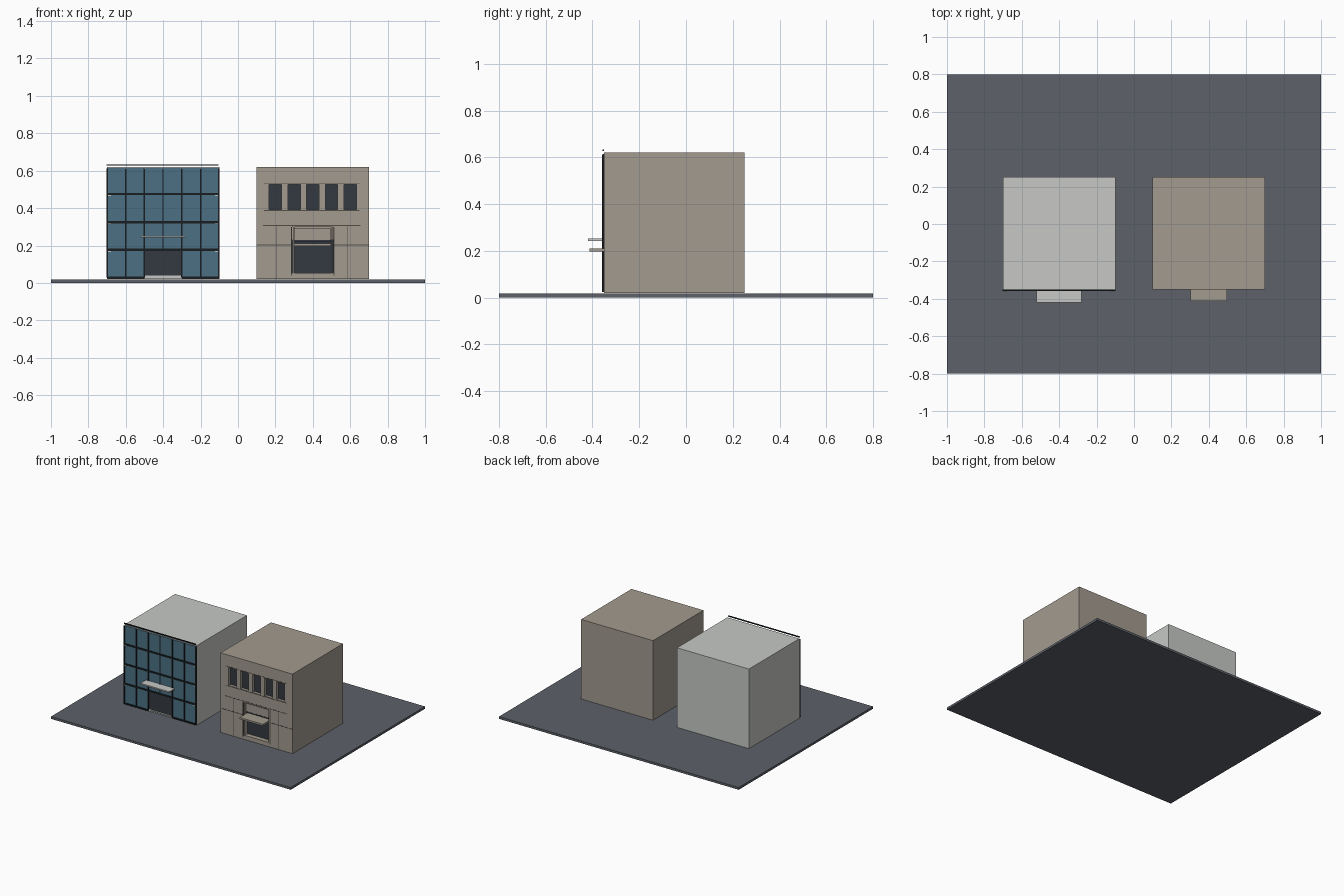
import bpy, bmesh

if "Cube" in bpy.data.objects:
    bpy.data.objects.remove(bpy.data.objects["Cube"])


def srgb(r, g, b):
    return tuple(((c / 255 + 0.055) / 1.055) ** 2.4 for c in (r, g, b)) + (1.0,)


def material(name, *rgb):
    m = bpy.data.materials.new(name)
    m.diffuse_color = srgb(*rgb)
    m.use_nodes = True
    m.node_tree.nodes["Principled BSDF"].inputs["Base Color"].default_value = m.diffuse_color
    return m


ASPHALT = material("asphalt grey", 93, 97, 105)
PALE = material("pale grey", 199, 201, 198)
STONE = material("warm stone", 163, 155, 143)
BLUE = material("blue glass", 75, 112, 132)
FRAME = material("black metal", 24, 29, 32)
DARK = material("dark glass", 52, 57, 65)
SEAM = material("stone seam", 82, 78, 70)


def boxes(name, mat, items):
    """One object made of boxes, each given as (x0, x1, y0, y1, z0, z1)."""
    bm = bmesh.new()
    for x0, x1, y0, y1, z0, z1 in items:
        vs = bmesh.ops.create_cube(bm, size=1)["verts"]
        for v in vs:
            v.co = (x1 if v.co.x > 0 else x0,
                    y1 if v.co.y > 0 else y0,
                    z1 if v.co.z > 0 else z0)
    me = bpy.data.meshes.new(name)
    bm.to_mesh(me)
    bm.free()
    me.materials.append(mat)
    ob = bpy.data.objects.new(name, me)
    bpy.context.collection.objects.link(ob)
    return ob


F, B, BASE, TOP = -0.35, 0.25, 0.02, 0.62   # front, back, foot and roof

boxes("ground_slab", ASPHALT, [(-1, 1, -0.8, 0.8, 0, 0.017)])

# Office block with a curtain wall
boxes("office_block", PALE, [(-0.7, -0.1, F, B, BASE, TOP)])
cols = [-0.7 + 0.1 * i for i in range(7)]
rows = [0.03, 0.177, 0.325, 0.475, 0.615]
panes = [(cols[i] + 0.003, cols[i + 1] - 0.003, F - 0.004, F, rows[j], rows[j + 1])
         for i in range(6) for j in range(4) if not (j == 0 and i in (2, 3))]
boxes("office_glass", BLUE, panes)
boxes("office_door", DARK, [(-0.5, -0.3, F - 0.004, F, 0.04, 0.177)])
mullions = [(min(max(x - 0.004, -0.702), -0.106), max(min(x + 0.004, -0.098), -0.694),
             F - 0.009, F, 0.028, 0.613) for x in cols if abs(x + 0.4) > 0.01]
mullions.append((-0.403, -0.397, F - 0.009, F, 0.177, 0.613))
boxes("office_mullions", FRAME, mullions)
rails = [(-0.7, -0.1, F - 0.009, F, z - 0.006, z + 0.006) for z in rows[1:4]]
rails += [(-0.7, -0.5, F - 0.009, F, 0.024, 0.034),
          (-0.3, -0.1, F - 0.009, F, 0.024, 0.034)]
boxes("office_rails", FRAME, rails)
boxes("roof_rail", FRAME, [(-0.702, -0.104, F - 0.008, F, 0.627, 0.634)])
boxes("floor_edge_tips", PALE, [(x, x + 0.016, F - 0.01, F, z - 0.011, z - 0.006)
                                for z in rows[1:4] for x in (-0.694, -0.122)])
boxes("office_step", PALE, [(-0.48, -0.31, F - 0.008, F, 0.03, 0.038)])
boxes("office_canopy", PALE, [(-0.52, -0.28, -0.42, F, 0.243, 0.252)])

# Stone building with recessed openings
stone = boxes("stone_building", STONE, [(0.1, 0.7, F, B, BASE, TOP)])
wins = [(0.167 + 0.1 * i, 0.233 + 0.1 * i) for i in range(5)]
DEEP = 0.025
cutter = boxes("opening_cutter", STONE,
               [(a, b, F - 0.05, F + DEEP, 0.393, 0.527) for a, b in wins]
               + [(0.29, 0.51, F - 0.05, F + 0.04, 0.045, 0.298)])
cutter.hide_render = True
cutter.hide_set(True)
mod = stone.modifiers.new("openings", "BOOLEAN")
mod.operation = "DIFFERENCE"
mod.solver = "EXACT"
mod.object = cutter

boxes("upper_windows", DARK,
      [(a, b, F + DEEP - 0.004, F + DEEP, 0.393, 0.527) for a, b in wins])
boxes("entrance_glass", DARK, [(0.29, 0.51, F + 0.034, F + 0.04, 0.045, 0.232)])
boxes("entrance_lintel", STONE, [(0.303, 0.497, F + 0.012, F + 0.04, 0.23, 0.29)])
boxes("entrance_step", STONE, [(0.29, 0.51, F, F + 0.04, 0.04, 0.052)])
boxes("entrance_jambs", STONE, [(x, x + 0.007, F, F + 0.04, 0.045, 0.298)
                                for x in (0.294, 0.499)])
boxes("entrance_reveal", DARK, [(0.303, 0.497, F + 0.011, F + 0.034, 0.222, 0.23)])
boxes("stone_canopy", STONE, [(0.303, 0.497, -0.412, F + 0.04, 0.198, 0.211)])

# Thin joints and ledge lines across the stone front
S = F - 0.001
seams = [(0.14, 0.65, S, F, z - 0.002, z + 0.002) for z in (0.387, 0.533)]
seams += [(a, b, S, F, z - 0.0025, z + 0.0025)
          for z, a, b in ((0.307, 0.135, 0.655), (0.203, 0.1, 0.287), (0.203, 0.513, 0.7))]
seams += [(x - 0.002, x + 0.002, S, F, BASE, 0.305) for x in (0.207, 0.587)]
seams += [(x - 0.0025, x + 0.0025, S, F, 0.04, 0.3) for x in (0.287, 0.513)]
boxes("stone_seams", SEAM, seams)
